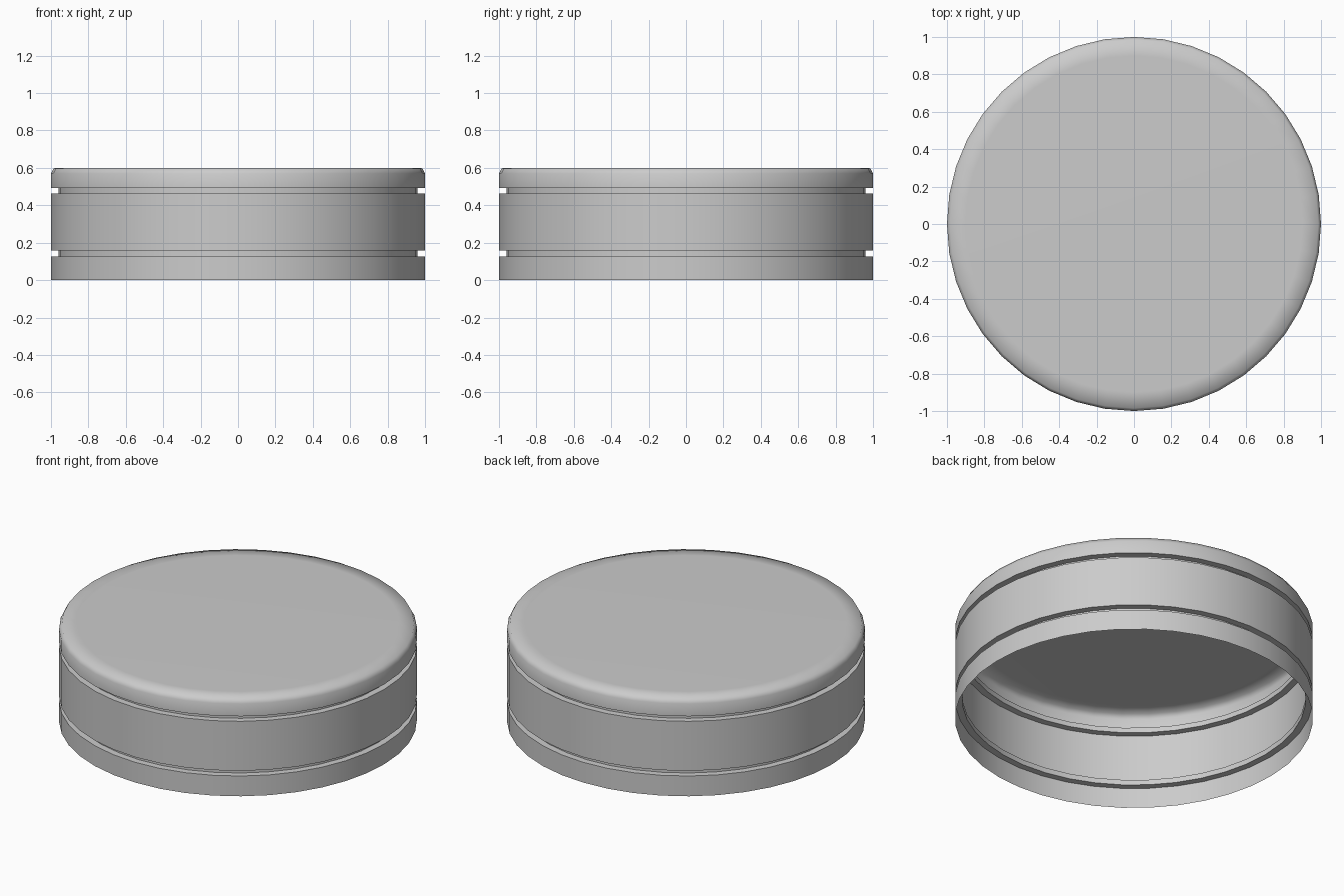
import bpy, bmesh
from math import cos, sin, tau, radians

if "Cube" in bpy.data.objects:
    bpy.data.objects.remove(bpy.data.objects["Cube"])

SIDES = 40


def spin_shell(name, profile):
    """Spin a (radius, z) profile into an open-bottomed shell, capped at its last ring."""
    bm = bmesh.new()
    rings = [[bm.verts.new((r * cos(tau * i / SIDES), r * sin(tau * i / SIDES), z))
              for i in range(SIDES)] for r, z in profile]
    for low, high in zip(rings, rings[1:]):
        for i in range(SIDES):
            j = (i + 1) % SIDES
            bm.faces.new((low[i], low[j], high[j], high[i]))
    bm.faces.new(rings[-1])
    mesh = bpy.data.meshes.new(name)
    bm.to_mesh(mesh)
    bm.free()
    obj = bpy.data.objects.new(name, mesh)
    bpy.context.collection.objects.link(obj)
    obj.select_set(True)
    bpy.context.view_layer.objects.active = obj
    bpy.ops.object.shade_smooth_by_angle(angle=radians(75))
    return obj


# Straight wall with two square grooves pressed in
R, GROOVE_R = 1.0, 0.96
profile = [(R, 0)]
for z0, z1 in ((0.125, 0.157), (0.462, 0.493)):
    profile += [(R, z0), (GROOVE_R, z0), (GROOVE_R, z1), (R, z1)]

# Softened upper rim leading into the flat top
profile += [(R, 0.57), (0.985, 0.598), (0.9, 0.6)]

spin_shell("lid_shell", profile)
